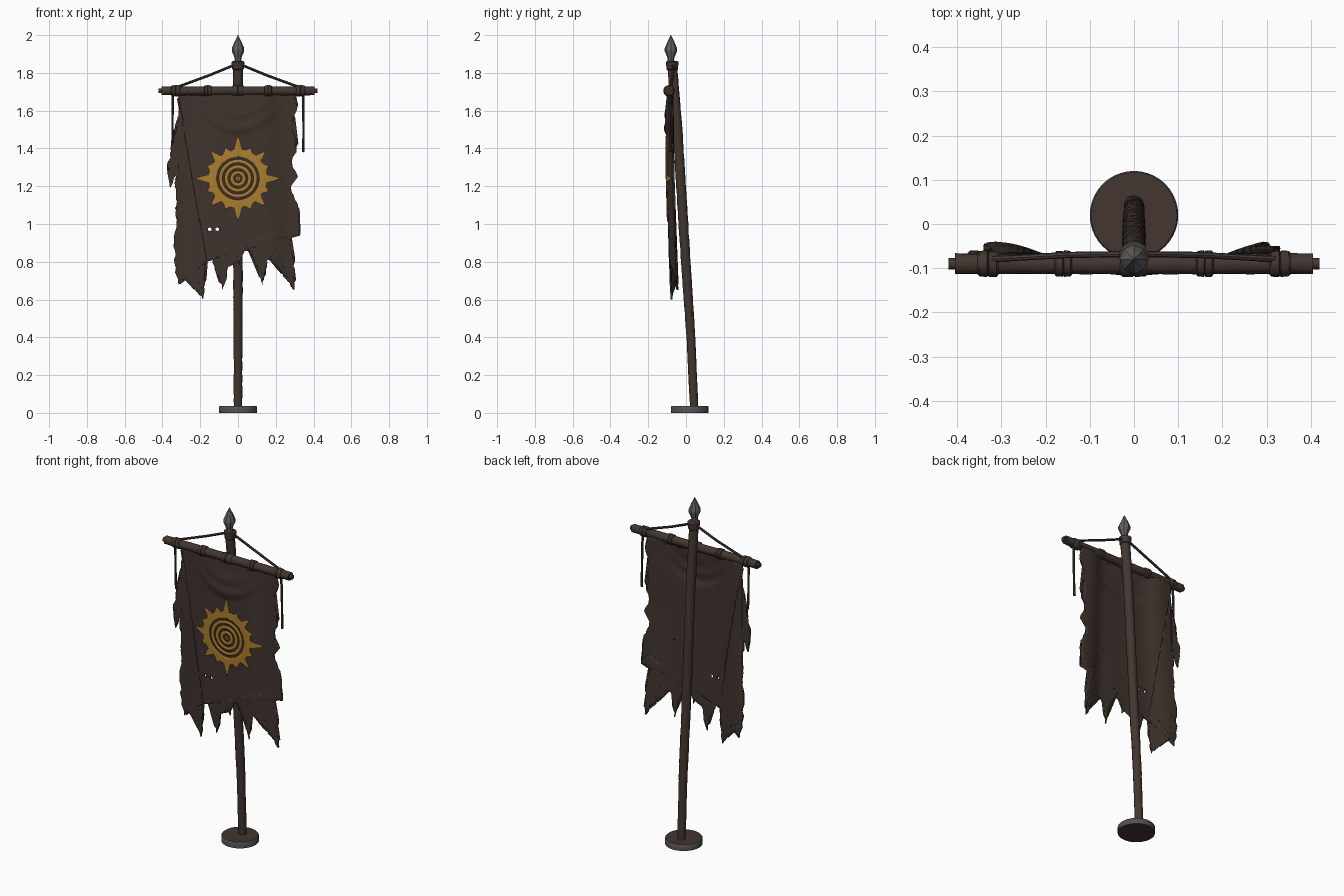
import bpy, bmesh, math, random
from mathutils import Vector

if "Cube" in bpy.data.objects:
    bpy.data.objects.remove(bpy.data.objects["Cube"])

random.seed(4)


def mat(name, rgb):
    m = bpy.data.materials.new(name)
    m.diffuse_color = (*rgb, 1)
    m.use_nodes = True
    m.node_tree.nodes["Principled BSDF"].inputs["Base Color"].default_value = m.diffuse_color
    return m


CLOTH = mat("dark brown cloth", (0.050, 0.034, 0.027))
WOOD = mat("brown wood", (0.056, 0.037, 0.029))
ROPE = mat("grey brown rope", (0.062, 0.046, 0.040))
STEEL = mat("grey steel", (0.125, 0.115, 0.118))
GOLD = mat("gold", (0.42, 0.21, 0.028))
IRON = mat("dark grey iron", (0.085, 0.078, 0.078))


def finish(name, bm, *mats, angle=40, thick=0):
    bmesh.ops.recalc_face_normals(bm, faces=bm.faces)
    me = bpy.data.meshes.new(name)
    bm.to_mesh(me)
    bm.free()
    ob = bpy.data.objects.new(name, me)
    bpy.context.collection.objects.link(ob)
    for m in mats:
        me.materials.append(m)
    bpy.context.view_layer.objects.active = ob
    ob.select_set(True)
    bpy.ops.object.shade_smooth_by_angle(angle=math.radians(angle))
    ob.select_set(False)
    if thick:
        s = ob.modifiers.new("thickness", "SOLIDIFY")
        s.thickness, s.offset = thick, 0
    return ob


def tube(name, pts, radii, m, sides=16, bump=0.0, angle=40):
    """Rings of the given radii along a path, closed at both ends."""
    bm = bmesh.new()
    pts = [Vector(p) for p in pts]
    q = (pts[-1] - pts[0]).to_track_quat('Z', 'Y')
    rings = []
    for p, r in zip(pts, radii):
        rings.append([bm.verts.new(p + q @ Vector((math.cos(a), math.sin(a), 0)) * r
                      * (1 + random.uniform(-bump, bump)))
                      for a in (2 * math.pi * i / sides for i in range(sides))])
    for a, b in zip(rings, rings[1:]):
        for i in range(sides):
            j = (i + 1) % sides
            bm.faces.new((a[i], a[j], b[j], b[i]))
    bm.faces.new(rings[0])
    bm.faces.new(rings[-1])
    return finish(name, bm, m, angle=angle)


def spline(ctrl, n):
    """Smooth y position of the leaning pole, sampled over height."""
    out = []
    for i in range(n + 1):
        z = ctrl[0][1] + (ctrl[-1][1] - ctrl[0][1]) * i / n
        for (y0, z0), (y1, z1) in zip(ctrl, ctrl[1:]):
            if z <= z1 + 1e-6:
                out.append((0, y0 + (y1 - y0) * (z - z0) / (z1 - z0), z))
                break
    return out


# Base disc: grey rim, brown top
base = tube("base_disc", [(0, .02, 0), (0, .02, .032), (0, .02, .036)], [.1, .1, .097], IRON, 40)
base.data.materials.append(WOOD)
for p in base.data.polygons:
    p.material_index = 1 if abs(p.normal.z) > 0.8 else 0

# Leaning pole, collar and spear tip
path = spline([(.043, .03), (.026, .4), (.002, .75), (-.02, 1.1), (-.045, 1.5), (-.075, 1.86)], 60)
tube("pole", path, [.022 + .004 * min(1, p[2]) for p in path], WOOD, 14, .05)
tube("pole_collar", [(0, -.073, z) for z in (1.815, 1.82, 1.835, 1.845, 1.858, 1.862)],
     [.026, .031, .031, .034, .034, .028], WOOD, 16)
tube("spear_tip", [(0, -.08, z) for z in (1.855, 1.872, 1.885, 1.915, 1.93, 1.965, 2.0)],
     [.02, .017, .02, .033, .033, .018, .001], STEEL, 8, angle=25)

# Crossbar with end pegs and wrapped bands
BY, BZ = -.09, 1.705
xs = [-.405 + .81 * i / 40 for i in range(41)]
tube("crossbar", [(x, BY, BZ) for x in xs], [.0235] * 41, WOOD, 16, .03)
for s in (-1, 1):
    tube("crossbar_peg", [(s * .40, BY, BZ), (s * .42, BY, BZ)], [.013, .013], WOOD, 10)
for x, w in ((-.33, .024), (-.16, .02), (0, .032), (.16, .02), (.33, .024)):
    tube("crossbar_band", [(x + w * k, BY, BZ) for k in (-1, -.8, -.1, 0, .1, .8, 1)],
         [.024, .029, .030, .027, .030, .029, .024], WOOD, 16, .03)

# Stay ropes and hanging cords
for s, low in ((-1, 1.43), (1, 1.38)):
    tube("stay_rope", [(0, -.068, 1.85), (s * .15, -.07, 1.788), (s * .33, -.08, 1.722)],
         [.007] * 3, ROPE, 8)
    tube("hanging_cord", [(s * .345, BY, 1.70), (s * .347, -.085, low + .1), (s * .345, -.083, low)],
         [.007, .006, .007], ROPE, 8)


# Cloth depth: bowed front, vertical folds and a sagging swag at the top
def cloth_y(x, z):
    y = -.098 + .30 * x * x
    h = max(0, (z - .6) / 1.1)
    y += .018 * (1 - min(1, h * 1.6))
    y += .010 * math.sin(24 * abs(x) + 1.5 * z) * min(1, (abs(x) / .2) ** 2)
    for zc, amp in ((1.50, .014), (1.575, .010)):
        if abs(x) < .26:
            d = (z - zc - 2.6 * x * x) / (.045 if z > zc + 2.6 * x * x else .018)
            y -= amp * math.exp(-d * d) * (1 - abs(x) / .26)
    return y


outline = [(-.31, 1.69), (-.32, 1.53), (-.35, 1.42), (-.335, 1.37), (-.37, 1.33), (-.36, 1.19),
           (-.325, 1.26), (-.32, 1.05), (-.34, .93), (-.335, .79), (-.315, .68), (-.295, .79),
           (-.26, .72), (-.225, .82), (-.185, .60), (-.165, .80), (-.115, .81), (-.085, .65),
           (-.06, .71), (-.035, .88), (.01, .78), (.045, .90), (.09, .80), (.13, .67), (.15, .80),
           (.195, .87), (.24, .77), (.295, .65), (.30, .80), (.27, .93), (.285, 1.02), (.327, .94),
           (.315, 1.11), (.28, 1.20), (.317, 1.25), (.285, 1.33), (.315, 1.42), (.285, 1.52),
           (.315, 1.62), (.30, 1.69), (.16, 1.70), (.12, 1.665), (.05, 1.68), (-.05, 1.68), (-.16, 1.70)]
bm = bmesh.new()
loop = []
for i, (x, z) in enumerate(outline):
    x2, z2 = outline[(i + 1) % len(outline)]
    n = max(1, int(math.hypot(x2 - x, z2 - z) / .022)) if i < 39 else 1
    for k in range(n):
        j = .007 if k else 0
        loop.append(bm.verts.new((x + (x2 - x) * k / n + random.uniform(-j, j), 0,
                                  z + (z2 - z) * k / n + random.uniform(-j, j))))
bmesh.ops.triangulate(bm, faces=[bm.faces.new(loop)])


def cut(co, no):
    bmesh.ops.bisect_plane(bm, geom=bm.verts[:] + bm.edges[:] + bm.faces[:],
                           plane_co=co, plane_no=no, dist=1e-5)


for i in range(-23, 24):
    cut((i * .016, 0, 0), (1, 0, 0))
for i in range(70):
    cut((0, 0, .61 + i * .0157), (0, 0, 1))
# Two small worn holes
for hx in (-.15, -.11):
    c = Vector((hx, 0, .972))
    dirs = [Vector((math.cos(a), 0, math.sin(a))) for a in (k * math.pi / 3 for k in range(6))]
    for d in dirs:
        cut(c + d * .009, d)
    bmesh.ops.delete(bm, geom=[f for f in bm.faces if all(
        (f.calc_center_median() - c).dot(d) < .009 for d in dirs)], context='FACES')
for v in bm.verts:
    v.co.y = cloth_y(v.co.x, v.co.z)
finish("torn_cloth", bm, CLOTH, angle=50, thick=.011)

# Sun emblem: concentric gold rings and a rayed outer ring, laid on the cloth
CZ, N = 1.24, 160


def sun_edge(a):
    r = .148 + random.uniform(0, .010)
    for k in range(16):
        d = abs((a - k * math.pi / 8 + math.pi) % (2 * math.pi) - math.pi)
        length = .078 if k % 4 == 0 else .055 if k % 2 == 0 else .028
        r = max(r, .148 + length * (1 - d / .13))
    return r


bm = bmesh.new()
edge = [sun_edge(2 * math.pi * i / N) for i in range(N)]
for r0, r1, steps in ((.003, .012, 1), (.023, .041, 2), (.053, .071, 2), (.083, .101, 2), (.113, None, 7)):
    rows = []
    for s in range(steps + 1):
        row = []
        for i in range(N):
            a = 2 * math.pi * i / N
            r = r0 + ((r1 or edge[i]) - r0) * s / steps
            x, z = r * math.cos(a), CZ + r * math.sin(a)
            row.append(bm.verts.new((x, cloth_y(x, z) - .0075, z)))
        rows.append(row)
    for a, b in zip(rows, rows[1:]):
        for i in range(N):
            j = (i + 1) % N
            bm.faces.new((a[i], a[j], b[j], b[i]))
finish("sun_emblem", bm, GOLD, thick=.006)
